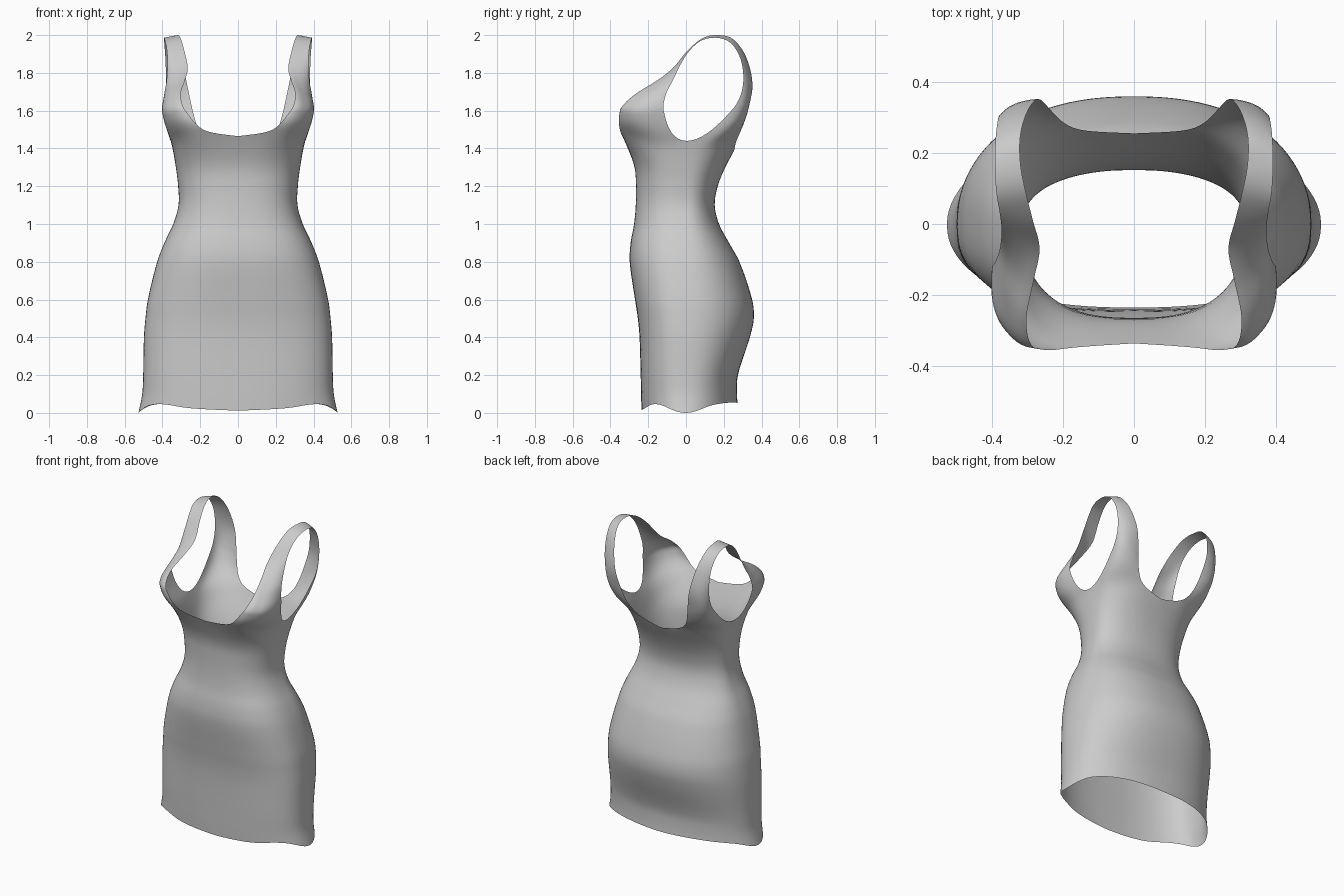
import bpy, bmesh, math
from mathutils import Vector

if "Cube" in bpy.data.objects:
    bpy.data.objects.remove(bpy.data.objects["Cube"])


def hermite(keys, x):
    """Smooth interpolation of rows (x, values...) at x."""
    x = min(max(x, keys[0][0]), keys[-1][0])
    i = 0
    while i < len(keys) - 2 and x > keys[i + 1][0]:
        i += 1
    a, b = keys[i], keys[i + 1]
    p, q = keys[max(i - 1, 0)], keys[min(i + 2, len(keys) - 1)]
    h = b[0] - a[0]
    t = (x - a[0]) / h
    out = []
    for k in range(1, len(a)):
        m0 = (b[k] - p[k]) / (b[0] - p[0]) * h
        m1 = (q[k] - a[k]) / (q[0] - a[0]) * h
        out.append((2*t**3 - 3*t*t + 1)*a[k] + (t**3 - 2*t*t + t)*m0
                   + (3*t*t - 2*t**3)*b[k] + (t**3 - t*t)*m1)
    return out


# Body sections: height, half width, front depth, back depth, squareness
BODY = [
    (0.0, .527, .235, .278, 2.2), (0.1, .507, .238, .270, 2.35),
    (0.2, .502, .240, .275, 2.45), (0.4, .498, .246, .338, 2.45),
    (0.5, .490, .255, .359, 2.45), (0.6, .477, .270, .350, 2.45),
    (0.8, .428, .298, .283, 2.45), (0.9, .390, .293, .228, 2.45),
    (1.0, .343, .275, .175, 2.4), (1.1, .315, .266, .152, 2.4),
    (1.2, .317, .265, .168, 2.4), (1.3, .330, .272, .208, 2.5),
    (1.4, .346, .308, .260, 2.75), (1.5, .365, .352, .298, 2.9),
]
# Hem and top edge heights by angle from the front centre
HEM = [(0, .012), (25, .025), (45, .045), (60, .042), (90, 0),
       (120, .042), (150, .055), (180, .052)]
TOP = [(0, 1.465), (22, 1.485), (45, 1.455), (90, 1.413),
       (135, 1.425), (158, 1.425), (180, 1.39)]
# Strap stations: neckline edge xyz, armhole edge xyz
STRAP = [
    (.240, -.360, 1.55, .385, -.10, 1.52), (.290, -.340, 1.62, .400, -.12, 1.61),
    (.303, -.265, 1.69, .390, -.105, 1.69), (.283, -.160, 1.755, .378, -.07, 1.76),
    (.266, -.070, 1.825, .373, -.02, 1.86), (.285, .010, 1.92, .378, .03, 1.93),
    (.305, .090, 1.985, .388, .09, 1.975), (.320, .170, 2.00, .392, .17, 1.985),
    (.320, .250, 1.978, .390, .24, 1.955), (.300, .318, 1.885, .384, .29, 1.87),
    (.270, .352, 1.74, .380, .303, 1.75), (.240, .327, 1.60, .375, .27, 1.64),
    (.217, .300, 1.51, .365, .17, 1.52),
]
# How far the rounded front and back shapes carry on into the strap
BULGE = [(0, 1, 0), (1, 1.2, 0), (2, 1, 0), (3, .5, 0), (4, .25, 0), (5, .1, 0),
         (6, 0, 0), (10, 0, .1), (11, 0, .3), (12, 0, .65), (13, 0, .95), (14, 0, 1)]

COLS, ROWS, SUB = 48, 60, 5


def body_point(deg, z):
    w, f, b, n = hermite(BODY, z)
    s, c = math.sin(math.radians(deg)), math.cos(math.radians(deg))
    n += .15 if c > 0 else -.15  # flatter front, rounder back
    x = w * max(s, 0) ** (2 / n) if 0 < deg < 180 else 0
    d = abs(c) ** (2 / n) if deg != 90 else 0
    y = -f * d if c > 0 else b * d
    if c > 0:  # bust fullness either side of the centre
        y -= .03 * math.exp(-((x - .23) / .1) ** 2 - ((z - 1.55) / .11) ** 2)
    return Vector((x, y, z))


bm = bmesh.new()

# Half of the fitted body
grid = []
for i in range(ROWS + 1):
    row = []
    for j in range(COLS + 1):
        deg = 180 * j / COLS
        lo, hi = hermite(HEM, deg)[0], hermite(TOP, deg)[0]
        row.append(bm.verts.new(body_point(deg, lo + (hi - lo) * i / ROWS)))
    grid.append(row)

# Shoulder strap, growing from the front top edge to the back top edge
front = grid[-1][6:24]
back = grid[-1][25:43][::-1]
K = len(front) - 1
ends = [(*r[0].co, *r[-1].co) for r in (front, back)]
stations = [(k, *v) for k, v in enumerate([ends[0]] + STRAP + [ends[1]])]


def offsets(row):
    a, b = row[0].co, row[-1].co
    return [v.co - a.lerp(b, k / K) for k, v in enumerate(row)]


off_f, off_b = offsets(front), offsets(back)
last = len(stations) - 1
strap = [front]
for i in range(1, last * SUB):
    t = i / SUB
    v = hermite(stations, t)
    wf, wb = hermite(BULGE, t)
    a, b = Vector(v[:3]), Vector(v[3:])
    strap.append([bm.verts.new(a.lerp(b, k / K) + off_f[k] * wf + off_b[k] * wb)
                  for k in range(K + 1)])
strap.append(back)

for g in (grid, strap):
    for r0, r1 in zip(g, g[1:]):
        for j in range(len(r0) - 1):
            bm.faces.new((r0[j], r0[j + 1], r1[j + 1], r1[j]))

# Round the corners where the neckline and armhole edges leave the body
rim = [v for v in bm.verts if v.is_boundary and 1.3 < v.co.z < 1.6 and v.co.x > .01]
for _ in range(14):
    new = []
    for v in rim:
        n = [e.other_vert(v).co for e in v.link_edges if e.is_boundary]
        new.append(v.co.lerp((n[0] + n[1]) / 2, .5))
    for v, co in zip(rim, new):
        v.co = co

# Relax the seam between body and strap
seam = [v for r in grid[-9:] for v in r[1:-1]] + \
       [v for r in strap[1:9] + strap[-9:-1] for v in r]
seam = [v for v in seam if not v.is_boundary]
for _ in range(7):
    bmesh.ops.smooth_vert(bm, verts=seam, factor=.5,
                          use_axis_x=True, use_axis_y=True, use_axis_z=True)

bmesh.ops.recalc_face_normals(bm, faces=bm.faces)
if sum(f.normal.dot(Vector((f.calc_center_median().x, f.calc_center_median().y, 0)))
       for f in bm.faces) < 0:
    bmesh.ops.reverse_faces(bm, faces=bm.faces)
mesh = bpy.data.meshes.new("dress")
bm.to_mesh(mesh)
bm.free()
dress = bpy.data.objects.new("dress", mesh)
bpy.context.collection.objects.link(dress)

# Mirror to the other side and shade smooth
mirror = dress.modifiers.new("mirror", 'MIRROR')
mirror.use_clip = True
mirror.merge_threshold = .001
for p in mesh.polygons:
    p.use_smooth = True
